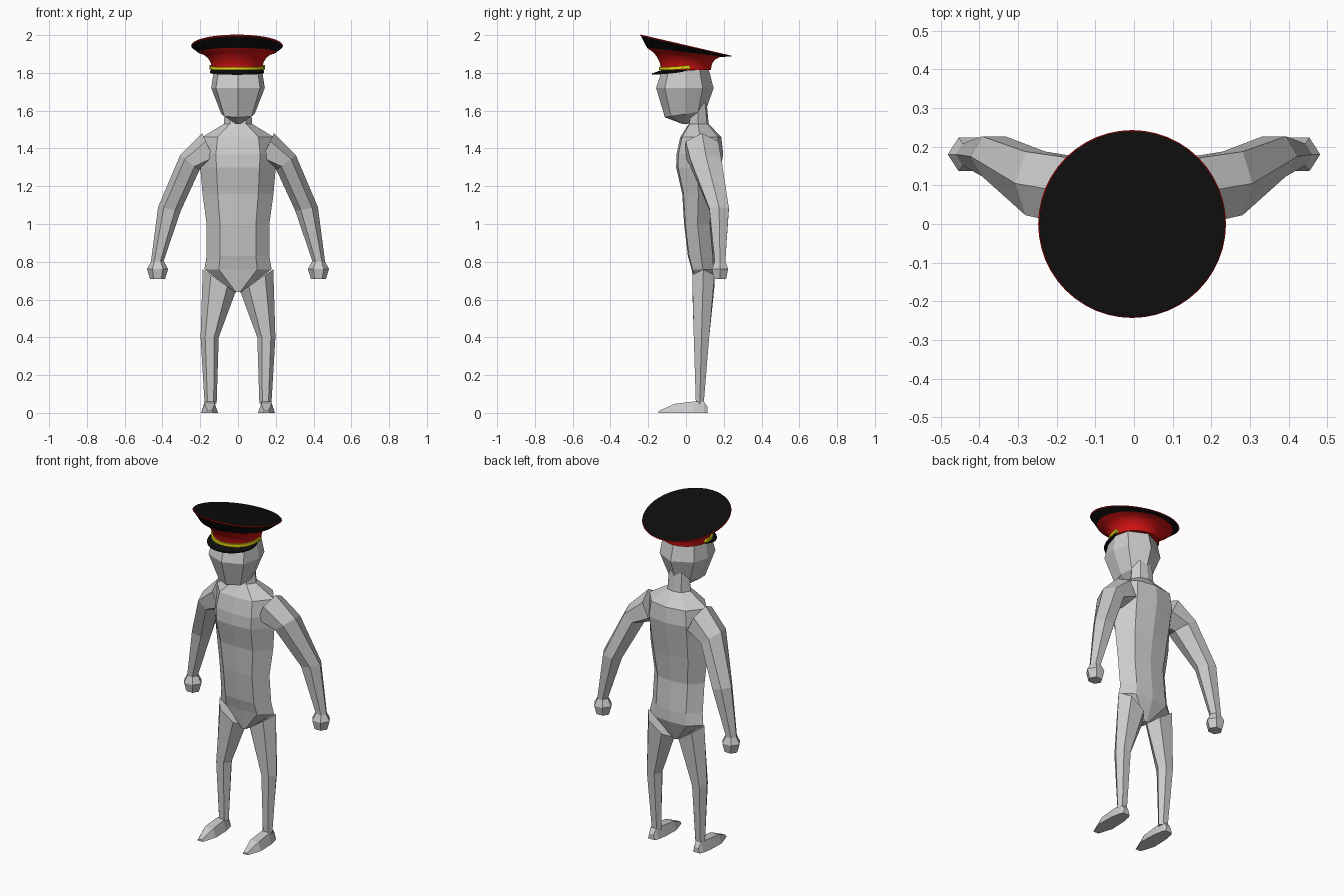
import bpy, bmesh, math
from mathutils import Vector

if "Cube" in bpy.data.objects:
    bpy.data.objects.remove(bpy.data.objects["Cube"])


def mat(name, rgb):
    m = bpy.data.materials.new(name)
    m.diffuse_color = (*rgb, 1)
    m.use_nodes = True
    m.node_tree.nodes["Principled BSDF"].inputs["Base Color"].default_value = m.diffuse_color
    return m


GREY = mat("light grey", (0.6, 0.6, 0.6))
RED = mat("red", (0.62, 0.006, 0.006))
BLACK = mat("black", (0.004, 0.004, 0.004))
YELLOW = mat("yellow", (0.75, 0.65, 0.005))


def skin(name, rings, mats, closed=True, rule=None, mirror=False, smooth=False):
    """Join rings of points with quads and cap both ends."""
    bm = bmesh.new()
    vs = [[bm.verts.new(p) for p in r] for r in rings]
    n = len(vs[0])
    for k in range(len(vs) - 1):
        for i in range(n):
            j = (i + 1) % n
            f = bm.faces.new((vs[k][i], vs[k][j], vs[k + 1][j], vs[k + 1][i]))
            f.material_index = rule(k) if rule else 0
    bm.faces.new(vs[0])
    top = bm.faces.new(vs[-1])
    top.material_index = rule(len(vs) - 1) if rule else 0
    bmesh.ops.recalc_face_normals(bm, faces=bm.faces)
    me = bpy.data.meshes.new(name)
    bm.to_mesh(me)
    bm.free()
    ob = bpy.data.objects.new(name, me)
    bpy.context.collection.objects.link(ob)
    for m in mats:
        me.materials.append(m)
    if mirror:
        md = ob.modifiers.new("mirror", 'MIRROR')
        md.use_mirror_merge = False
    if smooth:
        bpy.ops.object.select_all(action='DESELECT')
        ob.select_set(True)
        bpy.context.view_layer.objects.active = ob
        bpy.ops.object.shade_smooth_by_angle(angle=math.radians(35))
    return ob


def section(c, u, v, profile):
    c, u, v = Vector(c), Vector(u), Vector(v)
    return [c + u * a + v * b for a, b in profile]


def symmetric(half):
    return half + [(-a, b) for a, b in reversed(half[1:-1])]


def polygon(n, turn=0.0):
    return [(math.cos(math.tau * i / n + turn), math.sin(math.tau * i / n + turn)) for i in range(n)]


# Torso with neck: z, half width, front y, back y
body_shape = symmetric([(0, -1), (.57, -.92), (1, -.05), (.6, .82), (0, 1)])
torso = [(.64, .02, .05, .11), (.76, .178, .03, .155), (.83, .166, .01, .155),
         (1.0, .166, -.01, .14), (1.16, .188, -.02, .16), (1.30, .2, -.052, .185),
         (1.37, .205, -.05, .197), (1.46, .19, -.03, .187), (1.53, .075, .015, .12),
         (1.64, .068, .02, .11)]
skin("torso", [section((0, (f + b) / 2, z), (w, 0, 0), (0, (b - f) / 2, 0), body_shape)
               for z, w, f, b in torso], [GREY])

# Head: half width, front y and z, back y and z
head_shape = symmetric([(0, -1), (.82, -.7), (1, 0), (.8, .62), (0, 1)])
head = [(.012, -.02, 1.53, .01, 1.53), (.088, -.112, 1.565, .105, 1.60),
        (.142, -.158, 1.72, .146, 1.72), (.128, -.132, 1.80, .12, 1.82),
        (.09, -.09, 1.83, .085, 1.835)]
skin("head", [section((0, (f + b) / 2, (zf + zb) / 2), (w, 0, 0),
                      (0, (b - f) / 2, (zb - zf) / 2), head_shape)
              for w, f, zf, b, zb in head], [GREY])

# Arm: centre, half width vector in x and z, half depth
hexagon = polygon(6)
arm = [((.15, .085, 1.395), (.04, .085), .10), ((.255, .105, 1.325), (.052, .038), .095),
       ((.363, .175, 1.08), (.06, .01), .06), ((.428, .18, .80), (.033, 0), .032)]
skin("arm", [section(c, (u[0], 0, u[1]), (0, d, 0), hexagon) for c, u, d in arm],
     [GREY], mirror=True)

# Hand: z, half width, half depth
hand = [(.805, .032, .03), (.762, .056, .05), (.71, .04, .038)]
skin("hand", [section((.426, .18, z), (w, 0, 0), (0, d, 0), hexagon) for z, w, d in hand],
     [GREY], mirror=True)

# Leg
leg = [((.1, .092, .70), (.087, .06), .068), ((.15, .082, .40), (.048, 0), .047),
       ((.145, .073, .05), (.032, 0), .024)]
skin("leg", [section(c, (u[0], 0, u[1]), (0, d, 0), hexagon) for c, u, d in leg],
     [GREY], mirror=True)

# Foot: y, half width, height
foot_shape = [(-1, -1), (1, -1), (.6, 1), (-.6, 1)]
foot = [(-.145, .018, .01), (-.06, .045, .048), (.04, .042, .06), (.095, .032, .06),
        (.115, .022, .03)]
skin("foot", [section((.15, y, h / 2), (w, 0, 0), (0, 0, h / 2), foot_shape)
              for y, w, h in foot], [GREY], mirror=True)

# Cap crown: radius, centre z, slope towards the back
CX = -.005
circle = polygon(48)
crown = [(.133, 1.815, 0), (.134, 1.835, 0), (.140, 1.855, -.02), (.155, 1.88, -.05),
         (.178, 1.898, -.08), (.206, 1.909, -.115), (.238, 1.940, -.225),
         (.243, 1.943, -.232), (.240, 1.947, -.232)]
skin("cap_crown", [section((CX, 0, z), (r, 0, 0), (0, r, r * s), circle) for r, z, s in crown],
     [RED, BLACK], rule=lambda k: 1 if k in (5, 8) else 0, smooth=True)


# Parts that follow an arc round the front of the cap
def front_arc(name, half_angle, corners, material, steps=24):
    rings = []
    for i in range(steps + 1):
        a = math.radians(half_angle) * (2 * i / steps - 1)
        rings.append([(CX + r * math.sin(a), -r * math.cos(a), z) for r, z in corners(a)])
    return skin(name, rings, [material], smooth=True)


def visor_corners(a):
    c = max(math.cos(a), 0)
    r, z = .137 + .042 * c, 1.814 - .024 * math.sqrt(c)
    return [(.122, 1.806), (r, z), (r, z + .007), (.122, 1.818)]


def strap_corners(a):
    lift = .008 * (1 - max(math.cos(a), 0)) ** 2
    return [(.130, 1.814 + lift), (.144, 1.814 + lift), (.144, 1.831 + lift), (.130, 1.831 + lift)]


front_arc("cap_visor", 90, visor_corners, BLACK)
front_arc("cap_strap", 97, strap_corners, YELLOW)

# Strap buttons
for side in (-1, 1):
    skin("strap_button", [section((CX + side * x, .012, 1.83), (0, .011, 0), (0, 0, .011), polygon(12))
                          for x in (.13, .147)], [YELLOW])
